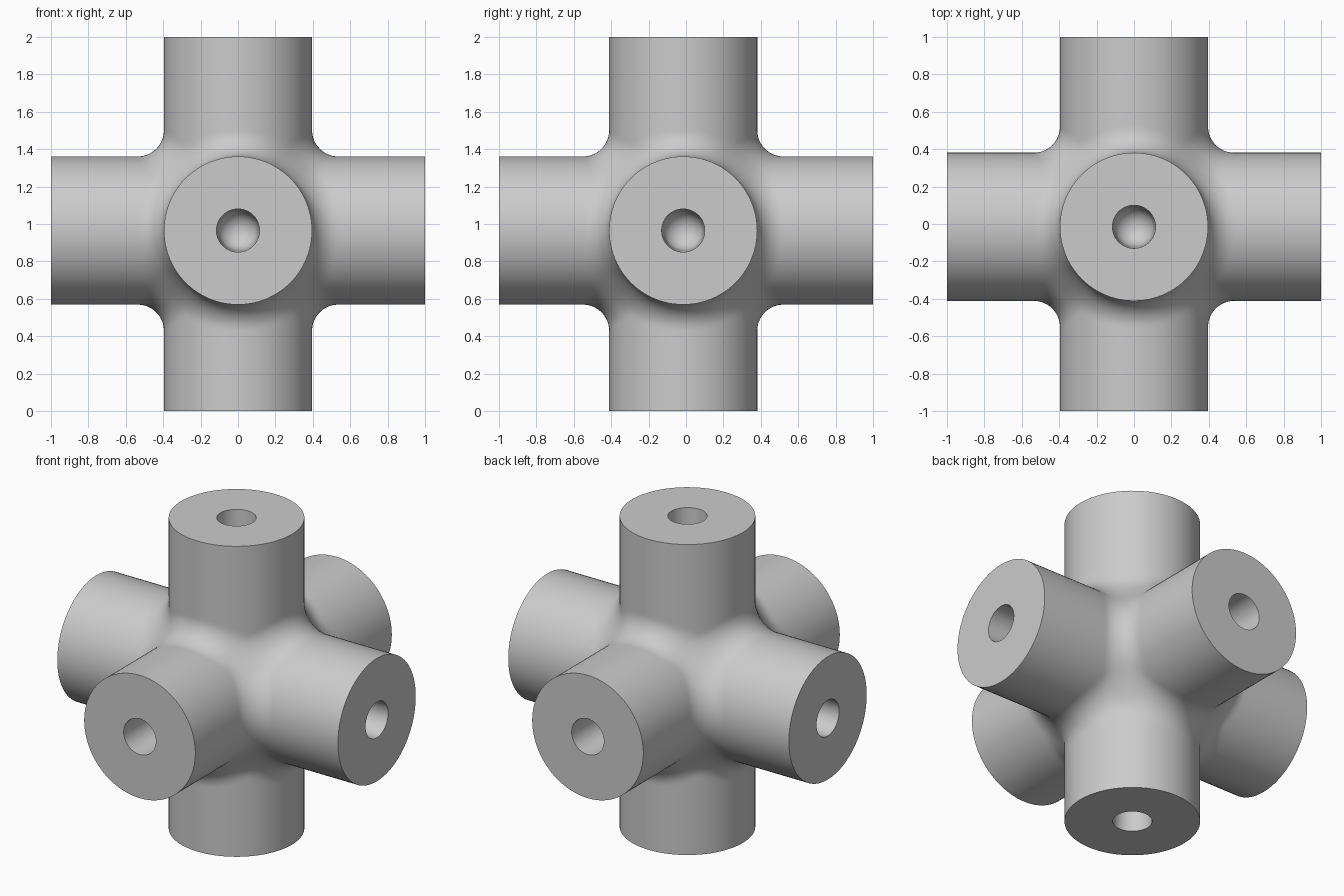
import bpy, bmesh, math
from mathutils import Vector

if "Cube" in bpy.data.objects:
    bpy.data.objects.remove(bpy.data.objects["Cube"])

CENTRE = Vector((0, -0.015, 0.965))
R, FILLET, SIDES, STEPS = 0.396, 0.14, 96, 16


def field(x, y, z):
    # three crossing cylinders joined with a round fillet
    d = [math.hypot(y, z) - R, math.hypot(x, z) - R, math.hypot(x, y) - R]
    u = [max(FILLET - a, 0) for a in d]
    return max(FILLET, min(d)) - math.hypot(*u)


def solve(f):
    lo, hi = 0.15, 0.9
    for _ in range(30):
        mid = (lo + hi) / 2
        if f(mid) < 0:
            lo = mid
        else:
            hi = mid
    return lo


# Root of one arm: rings from the seam between arms out to the straight tube
rings = [[] for _ in range(STEPS + 1)]
for i in range(SIDES):
    a = 2 * math.pi * i / SIDES
    c, s = math.cos(a), math.sin(a)
    m = max(abs(c), abs(s))
    r0 = solve(lambda r: field(r * c, r * s, r * m))
    t0 = r0 * m
    for j in range(STEPS + 1):
        t = t0 + (0.62 - t0) * j / STEPS
        r = r0 if j == 0 else solve(lambda q: field(q * c, q * s, t))
        rings[j].append((r * c, r * s, t))


def circle(r, t):
    return [(r * math.cos(2 * math.pi * i / SIDES),
             r * math.sin(2 * math.pi * i / SIDES), t) for i in range(SIDES)]


bm = bmesh.new()


def add_arm(axis, sign):
    w, u, v = Vector(), Vector(), Vector()
    w[axis], u[(axis + 1) % 3], v[(axis + 2) % 3] = sign, 1, sign
    limit = ((-1, 1), (-1, 1), (0, 2))[axis][sign > 0]
    end = abs(limit - CENTRE[axis])
    # straight tube, flat end, then a blind round-bottomed bore
    loops = rings + [circle(R, end), circle(0.115, end), circle(0.106, end - 0.45)]
    for k in range(1, 8):
        b = math.pi / 2 * k / 8
        loops.append(circle(0.106 * math.cos(b), end - 0.45 - 0.1 * math.sin(b)))
    verts = [[bm.verts.new(CENTRE + u * p[0] + v * p[1] + w * p[2]) for p in loop]
             for loop in loops]
    for a, b in zip(verts, verts[1:]):
        for i in range(SIDES):
            n = (i + 1) % SIDES
            bm.faces.new((a[i], a[n], b[n], b[i]))
    bm.faces.new(verts[-1])


for axis in range(3):
    for sign in (-1, 1):
        add_arm(axis, sign)

# Weld the arms along their shared seams
bmesh.ops.remove_doubles(bm, verts=bm.verts, dist=0.0005)
bmesh.ops.recalc_face_normals(bm, faces=bm.faces)
mesh = bpy.data.meshes.new("six_way_connector")
bm.to_mesh(mesh)
bm.free()
obj = bpy.data.objects.new("six_way_connector", mesh)
bpy.context.collection.objects.link(obj)
bpy.context.view_layer.objects.active = obj
obj.select_set(True)
bpy.ops.object.shade_smooth_by_angle(angle=math.radians(35))
